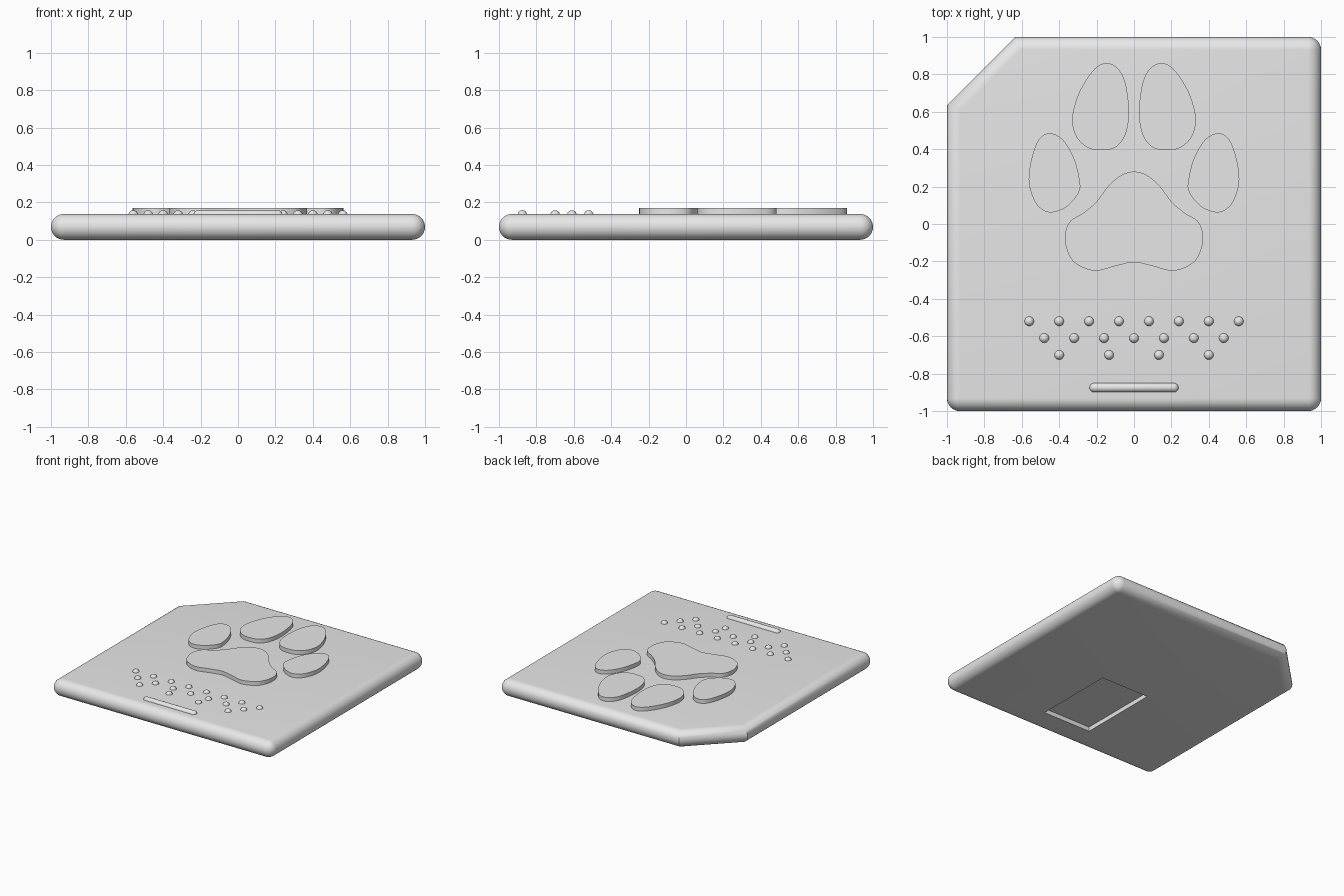
import bpy, bmesh, math
from mathutils import Vector, Matrix

if "Cube" in bpy.data.objects:
    bpy.data.objects.remove(bpy.data.objects["Cube"], do_unlink=True)

grey = bpy.data.materials.new("light grey")
grey.use_nodes = True
grey.diffuse_color = (0.8, 0.8, 0.8, 1)
grey.node_tree.nodes["Principled BSDF"].inputs["Base Color"].default_value = (0.8, 0.8, 0.8, 1)

R = 0.069          # edge radius, half the plate thickness
TOP = 2 * R
CUT = 0.635        # where the cut corner meets the sides


def make_object(name, bm):
    bmesh.ops.recalc_face_normals(bm, faces=bm.faces)
    mesh = bpy.data.meshes.new(name)
    bm.to_mesh(mesh)
    bm.free()
    obj = bpy.data.objects.new(name, mesh)
    bpy.context.collection.objects.link(obj)
    mesh.materials.append(grey)
    return obj


def smooth(obj):
    bpy.ops.object.select_all(action='DESELECT')
    obj.select_set(True)
    bpy.context.view_layer.objects.active = obj
    bpy.ops.object.shade_smooth_by_angle(angle=math.radians(35))


def plate_outline(inset):
    """Square with three rounded corners and one mitred cut corner."""
    points = []
    c, r = 1 - R, R - inset
    for sx, sy, start in ((-1, -1, 180), (1, -1, 270), (1, 1, 0)):
        for k in range(9):
            a = math.radians(start + 90 * k / 8)
            points.append((sx * c + r * math.cos(a), sy * c + r * math.sin(a)))
    mitre = CUT - inset * math.tan(math.pi / 8)
    points += [(-mitre, 1 - inset), (inset - 1, mitre)]
    return points


def closed_spline(points, steps=6):
    """Smooth closed loop through the points."""
    p = [Vector(q) for q in points]
    n, loop = len(p), []
    for i in range(n):
        a, b, c, d = p[i - 1], p[i], p[(i + 1) % n], p[(i + 2) % n]
        for k in range(steps):
            t = k / steps
            loop.append(b + (c - a) * t / 2 + (2 * a - 5 * b + 4 * c - d) * t * t / 2
                        + (3 * b - a - 3 * c + d) * t ** 3 / 2)
    return loop


def raised_pad(name, points):
    bm = bmesh.new()
    base = bm.faces.new([bm.verts.new((q.x, q.y, TOP - 0.02)) for q in closed_spline(points)])
    out = bmesh.ops.extrude_face_region(bm, geom=[base])
    verts = [v for v in out["geom"] if isinstance(v, bmesh.types.BMVert)]
    bmesh.ops.translate(bm, verts=verts, vec=(0, 0, 0.052))
    smooth(make_object(name, bm))


def mirrored(points):
    return [(-x, y) for x, y in points]


# Plate with fully rounded rim
bm = bmesh.new()
rings = []
for k in range(17):
    a = -math.pi / 2 + math.pi * k / 16
    rings.append([bm.verts.new((x, y, R + R * math.sin(a)))
                  for x, y in plate_outline(R - R * math.cos(a))])
for low, high in zip(rings, rings[1:]):
    for i in range(len(low)):
        j = (i + 1) % len(low)
        bm.faces.new((low[i], low[j], high[j], high[i]))
bm.faces.new(rings[0][::-1])
bm.faces.new(rings[-1])
bmesh.ops.remove_doubles(bm, verts=bm.verts, dist=0.00005)
plate = make_object("plate", bm)

# Rectangular recess in the underside
bm = bmesh.new()
bmesh.ops.create_cube(bm, size=1, matrix=Matrix.Translation((0, -0.44, 0))
                      @ Matrix.Diagonal((0.43, 0.67, 0.07, 1)))
cutter = make_object("recess_cutter", bm)
cutter.hide_render = True
cut = plate.modifiers.new("recess", 'BOOLEAN')
cut.operation = 'DIFFERENCE'
cut.solver = 'EXACT'
cut.object = cutter
bpy.context.view_layer.objects.active = plate
bpy.ops.object.modifier_apply(modifier=cut.name)
bpy.data.objects.remove(cutter, do_unlink=True)
smooth(plate)

# Raised paw pads
inner_toe = [(0.145, 0.86), (0.21, 0.83), (0.29, 0.71), (0.33, 0.57), (0.31, 0.47), (0.25, 0.41),
             (0.18, 0.395), (0.1, 0.41), (0.045, 0.48), (0.027, 0.6), (0.045, 0.75), (0.085, 0.83)]
outer_toe = [(0.45, 0.485), (0.51, 0.45), (0.55, 0.34), (0.562, 0.22), (0.53, 0.12), (0.48, 0.07),
             (0.42, 0.065), (0.35, 0.1), (0.295, 0.17), (0.29, 0.23), (0.32, 0.35), (0.38, 0.45)]
half_palm = [(0.07, 0.26), (0.14, 0.2), (0.2, 0.12), (0.27, 0.06), (0.345, 0.01), (0.37, -0.08),
             (0.34, -0.18), (0.28, -0.23), (0.2, -0.25), (0.1, -0.225)]
for name, toe in (("inner_toe", inner_toe), ("outer_toe", outer_toe)):
    raised_pad(name + "_left", toe)
    raised_pad(name + "_right", mirrored(toe))
raised_pad("palm_pad", [(0, 0.28)] + half_palm + [(0, -0.205)] + mirrored(half_palm)[::-1])

# Evenly staggered rows of small bumps
bm = bmesh.new()
for y, count, reach in ((-0.52, 8, 0.56), (-0.61, 7, 0.48), (-0.7, 4, 0.4)):
    for k in range(count):
        x = -reach + 2 * reach * k / (count - 1)
        bmesh.ops.create_uvsphere(bm, u_segments=20, v_segments=12, radius=0.026,
                                  matrix=Matrix.Translation((x, y, TOP - 0.006)))
smooth(make_object("bumps", bm))

# Rounded bar near the front edge
bm = bmesh.new()
bmesh.ops.create_uvsphere(bm, u_segments=20, v_segments=11, radius=0.025,
                          matrix=Matrix.Rotation(math.pi / 2, 4, 'Y'))
for v in bm.verts:
    v.co += Vector((math.copysign(0.213, v.co.x), -0.875, TOP - 0.004))
smooth(make_object("front_bar", bm))
